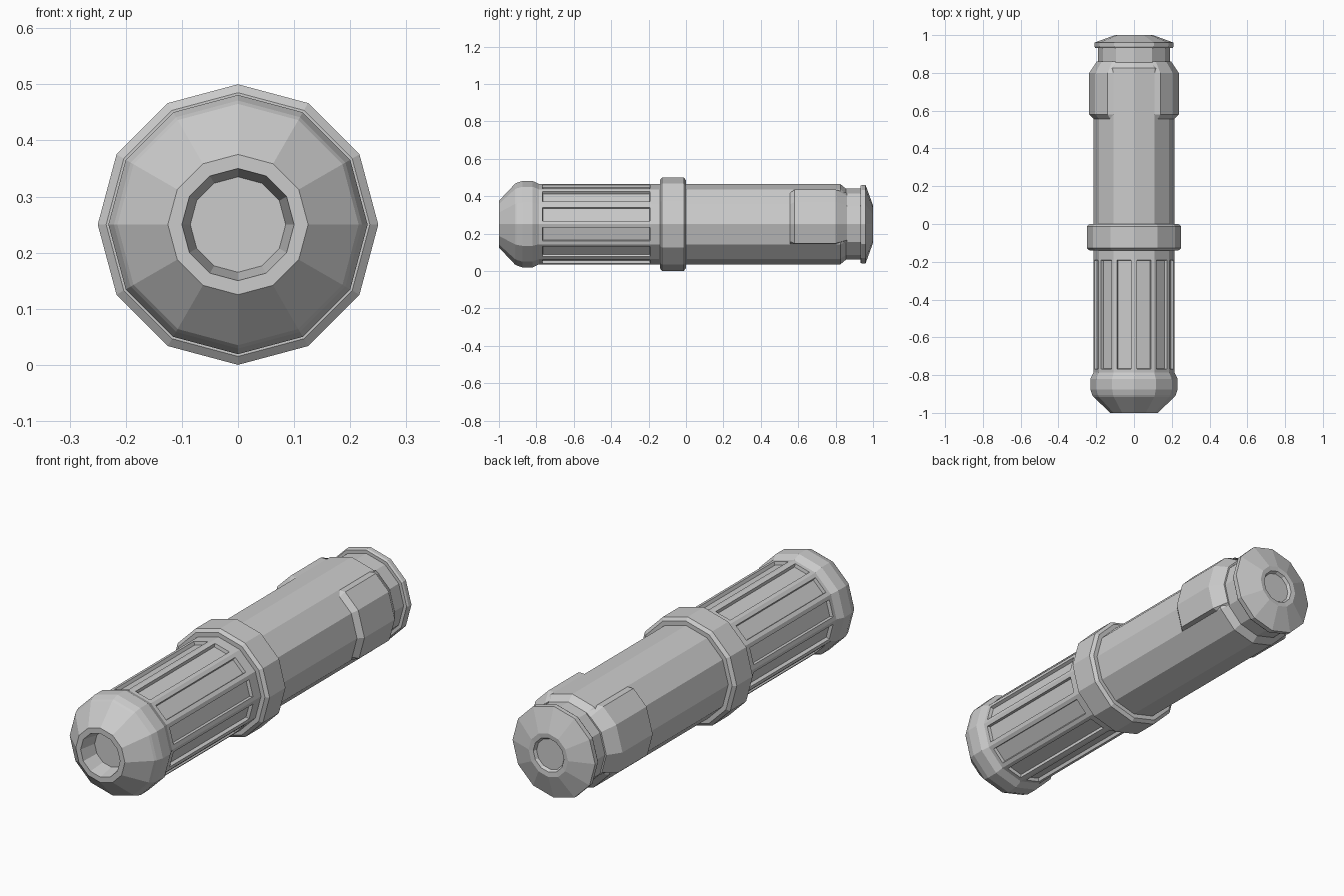
import bpy, bmesh
from math import sin, cos, radians

if "Cube" in bpy.data.objects:
    bpy.data.objects.remove(bpy.data.objects["Cube"])

SIDES, AXIS_Z = 12, 0.25


def point(y, r, deg):
    a = radians(deg)
    return (r * cos(a), y, AXIS_Z + r * sin(a))


def finish(bm, name):
    mesh = bpy.data.meshes.new(name)
    bm.to_mesh(mesh)
    bm.free()
    obj = bpy.data.objects.new(name, mesh)
    bpy.context.collection.objects.link(obj)
    return obj


def lathe(profile, cap_start=False, cap_end=False):
    """Twelve-sided turning of (y, radius) points around the y axis."""
    bm = bmesh.new()
    rings = [[bm.verts.new(point(y, r, k * 360 / SIDES)) for k in range(SIDES)]
             for y, r in profile]
    for a, b in zip(rings, rings[1:]):
        for k in range(SIDES):
            n = (k + 1) % SIDES
            bm.faces.new((a[k], b[k], b[n], a[n]))
    if cap_start:
        bm.faces.new(rings[0])
    if cap_end:
        bm.faces.new(rings[-1][::-1])
    bm.normal_update()
    return bm


# Grip with socketed nose, rounded bead and one groove per side
grip = lathe([(-0.92, 0.085), (-1.0, 0.10), (-1.0, 0.125), (-0.915, 0.215),
              (-0.905, 0.221), (-0.875, 0.231), (-0.82, 0.231),
              (-0.786, 0.215), (-0.174, 0.215), (-0.14, 0.215)], cap_start=True)
panels = [f for f in grip.faces
          if f.calc_area() > 0.03 and -0.6 < f.calc_center_median().y < -0.4]
bmesh.ops.inset_individual(grip, faces=panels, thickness=0.025)
bmesh.ops.inset_individual(grip, faces=panels, thickness=0.004, depth=-0.015)
finish(grip, "grip")

# Collar between grip and barrel
finish(lathe([(-0.14, 0.215), (-0.14, 0.235), (-0.128, 0.25), (-0.012, 0.25),
              (0.0, 0.235), (0.0, 0.215)]), "collar")

# Plain barrel
finish(lathe([(0.0, 0.215), (0.825, 0.215), (0.855, 0.19)]), "barrel")

# Neck and domed end cap with a shallow recess
finish(lathe([(0.855, 0.19), (0.932, 0.19), (0.932, 0.205), (0.94, 0.21),
              (0.96, 0.21), (1.0, 0.10), (1.0, 0.10), (1.0, 0.078),
              (0.985, 0.07)][:6] + [(0.998, 0.078), (0.985, 0.07)],
             cap_end=True), "end_cap")


# Raised side pads, each covering three barrel faces
def flat_radius(deg, radius):
    return radius * cos(radians(15)) / cos(radians(deg % 30 - 15))


angles = (-30, -26, 0, 30, 53, 60)
stations = ((0.555, 0.213, 0.213), (0.58, 0.213, 0.237), (0.80, 0.213, 0.237),
            (0.86, 0.193, 0.197), (0.86, 0.185, 0.185))
bm = bmesh.new()
rows = []
for y, edge, top in stations:
    rows.append([bm.verts.new(point(y, flat_radius(a, edge if a in (-30, 60) else top), a))
                 for a in angles])
for a, b in zip(rows, rows[1:]):
    for k in range(len(angles) - 1):
        bm.faces.new((a[k], b[k], b[k + 1], a[k + 1]))
pads = finish(bm, "side_pads")
pads.modifiers.new("Mirror", 'MIRROR').use_axis = (True, False, False)
